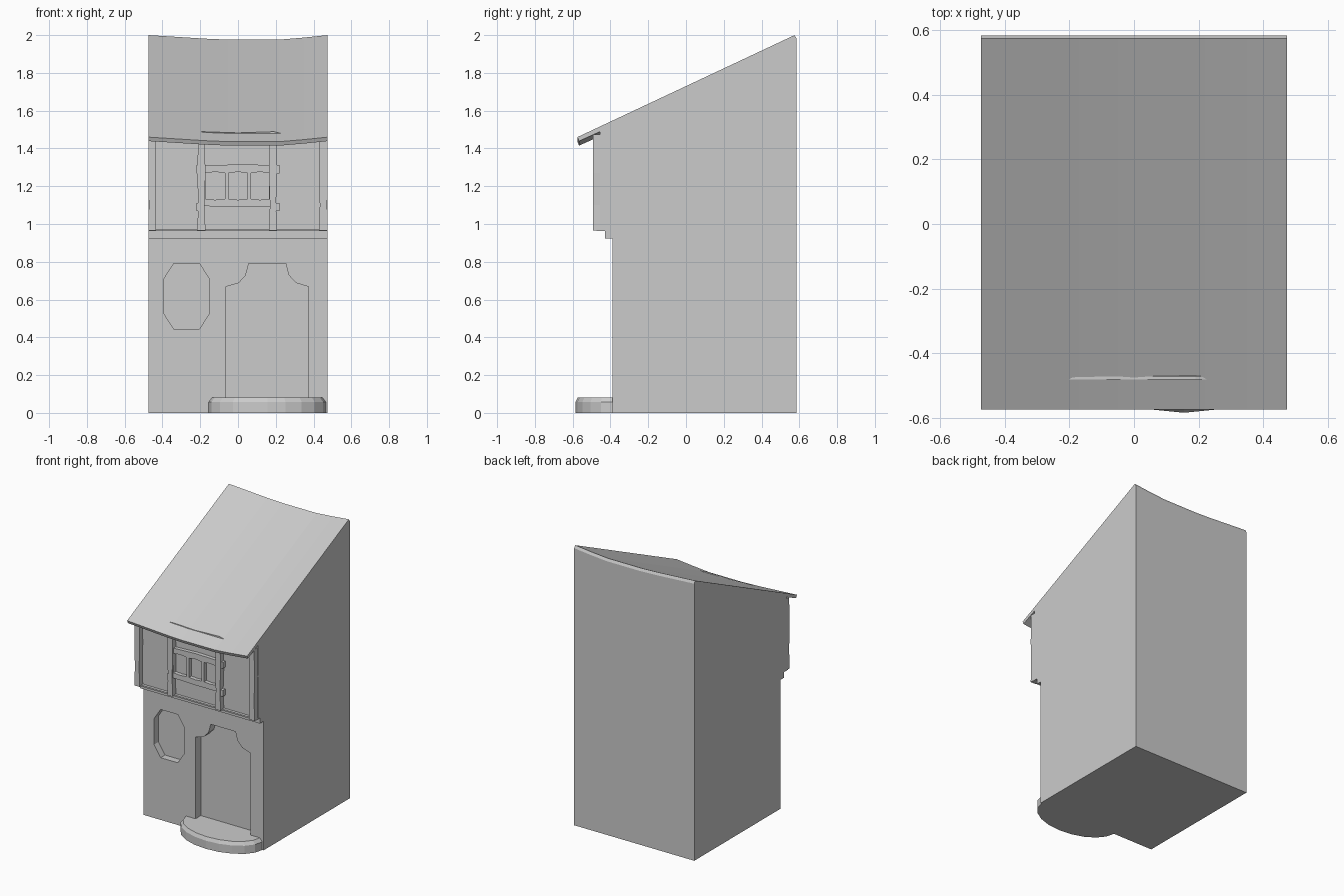
import bpy, bmesh, math

if "Cube" in bpy.data.objects:
    bpy.data.objects.remove(bpy.data.objects["Cube"])


def make(name, rings):
    """Loft a closed solid through matching rings of 3D points."""
    bm = bmesh.new()
    vs = [[bm.verts.new(p) for p in r] for r in rings]
    n = len(vs[0])
    for a, b in zip(vs, vs[1:]):
        for i in range(n):
            j = (i + 1) % n
            bm.faces.new((a[i], a[j], b[j], b[i]))
    bm.faces.new(vs[0])
    bm.faces.new(vs[-1][::-1])
    bmesh.ops.recalc_face_normals(bm, faces=bm.faces[:])
    me = bpy.data.meshes.new(name)
    bm.to_mesh(me)
    bm.free()
    ob = bpy.data.objects.new(name, me)
    bpy.context.collection.objects.link(ob)
    return ob


def prism(name, xz, y0, y1):
    """Front-view outline given depth from y0 to y1."""
    return make(name, [[(x, y, z) for x, z in xz] for y in (y0, y1)])


def box(name, x0, x1, y0, y1, z0, z1):
    return prism(name, [(x0, z0), (x1, z0), (x1, z1), (x0, z1)], y0, y1)


def cut(target, cutter):
    m = target.modifiers.new("cut", 'BOOLEAN')
    m.operation = 'DIFFERENCE'
    m.solver = 'EXACT'
    m.object = cutter
    bpy.context.view_layer.objects.active = target
    bpy.ops.object.modifier_apply(modifier=m.name)
    bpy.data.objects.remove(cutter, do_unlink=True)


# House body with jettied storey and sagging lean-to roof
W = 0.475
sag = [(-W, 0), (-0.33, .009), (-0.17, .019), (-0.05, .024),
       (0.22, .024), (0.35, .013), (W, 0)]
body = make("house_body", [[
    (x, -0.39, 0), (x, -0.39, 0.922), (x, -0.43, 0.922), (x, -0.43, 0.965),
    (x, -0.455, 0.965), (x, -0.455, 1.489 - s), (x, -0.566, 1.439 - s),
    (x, -0.575, 1.46 - s), (x, 0.575, 2.0 - s), (x, 0.585, 1.982 - s),
    (x, 0.585, 0)] for x, s in sag])

# Octagonal window recess
x0, x1, z0, z1 = -0.392, -0.152, 0.445, 0.79
cx, cz = 0.052, 0.08
cut(body, prism("window_cutter", [
    (x0 + cx, z0), (x1 - cx, z0), (x1, z0 + cz), (x1, z1 - cz),
    (x1 - cx, z1), (x0 + cx, z1), (x0, z1 - cz), (x0, z0 + cz)], -0.45, -0.34))

# Shouldered doorway recess
cut(body, prism("door_cutter", [
    (-0.063, 0.03), (0.372, 0.03), (0.372, 0.668), (0.307, 0.688), (0.268, 0.73),
    (0.253, 0.79), (0.057, 0.79), (0.04, 0.727), (0.003, 0.687),
    (-0.063, 0.668)], -0.45, -0.33))

# Half-round doorstep with a sloped upper edge
def step_ring(r, z):
    pts = [(0.155 + 0.31 * r * math.cos(a), -0.39 + 0.195 * r * math.sin(a), z)
           for a in (math.pi + math.pi * i / 10 for i in range(11))]
    return pts + [(0.372, -0.32, z), (-0.063, -0.32, z)]

make("doorstep", [step_ring(1, 0), step_ring(1, 0.058), step_ring(0.94, 0.082)])

# Sill under the upper storey
box("upper_sill", -W, W, -0.475, -0.43, 0.962, 0.972)

# Slightly crooked timber posts
def post(name, x0, x1, top, w):
    prism(name, [(x0, 0.965), (x1, 0.965), (x1 - w, 1.1), (x1, 1.27),
                 (x1 - w, top), (x0 + w, top), (x0, 1.27), (x0 + w, 1.1)],
          -0.492, -0.44)

post("corner_post_left", -W, -0.435, 1.473, 0.003)
post("corner_post_right", 0.43, W, 1.473, 0.003)
post("inner_post_left", -0.216, -0.172, 1.468, 0.006)
post("inner_post_right", 0.163, 0.207, 1.468, 0.006)

# Peg ends of the window rails, outside the inner posts
for z in (1.09, 1.29):
    box("rail_end_right", 0.2, 0.22, -0.485, -0.44, z - 0.022, z + 0.022)
    box("rail_end_left", -0.22, -0.2, -0.485, -0.44, z - 0.022, z + 0.022)

# Window frame with three openings
frame = prism("upper_window_frame", [
    (-0.19, 1.095), (0, 1.09), (0.18, 1.09), (0.18, 1.312),
    (0, 1.316), (-0.19, 1.308)], -0.482, -0.44)
for a, b in ((-0.173, -0.07), (-0.049, 0.049), (0.069, 0.163)):
    m = (a + b) / 2
    cut(frame, prism("pane_cutter", [(a, 1.132), (m, 1.128), (b, 1.132),
                                     (b, 1.27), (m, 1.276), (a, 1.27)], -0.6, -0.4))

# Head beam just breaking through the roof
make("head_beam", [[(x, -0.487, 1.425), (x, -0.455, 1.425), (x, -0.455, 1.46),
                    (x, -0.472, t), (x, -0.482, t)]
                   for x, t in ((-0.25, 1.479), (-0.19, 1.489), (0, 1.4825),
                                (0.19, 1.489), (0.23, 1.479))])
